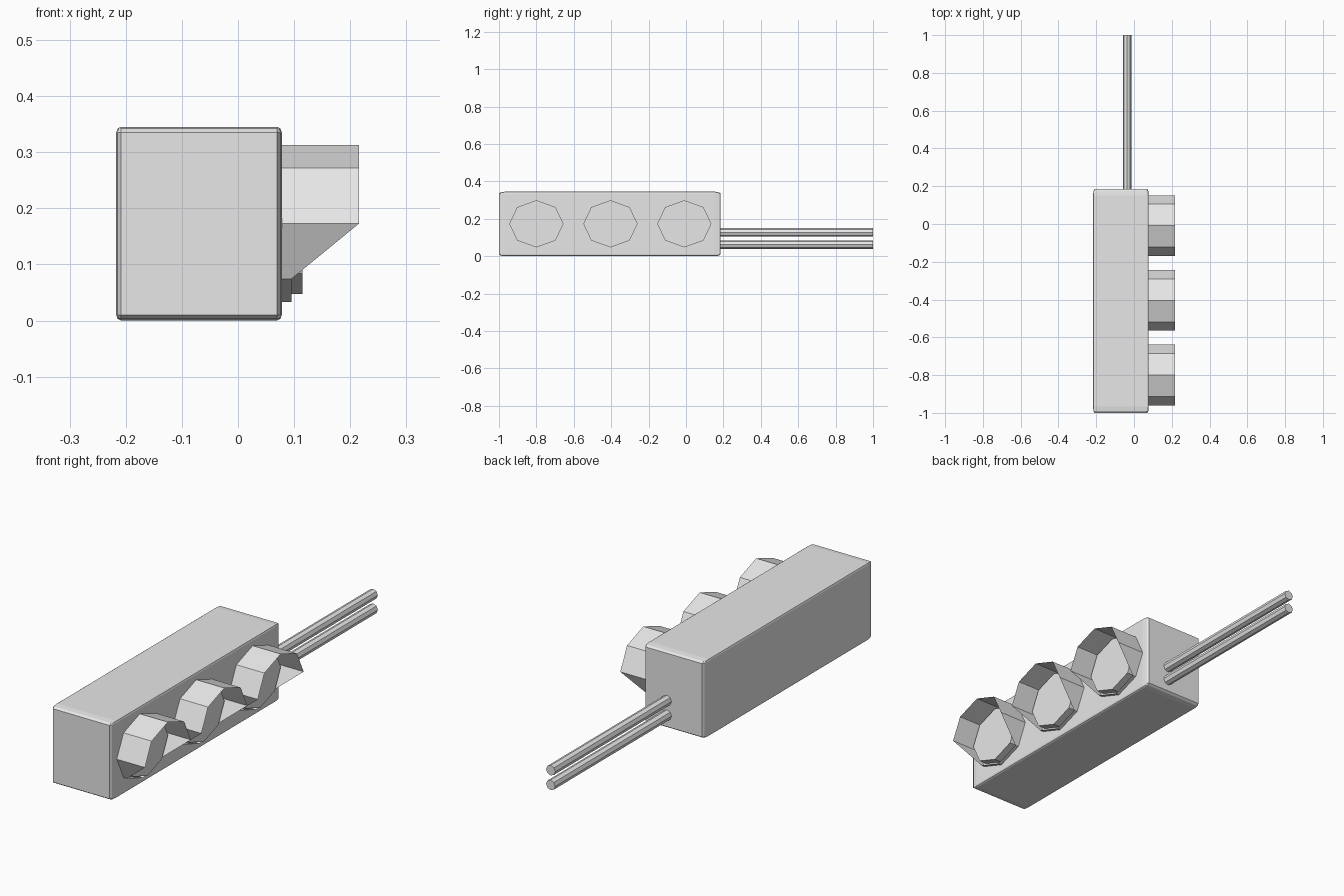
import bpy, bmesh
from math import sin, cos, pi

old = bpy.data.objects.get("Cube")
if old:
    bpy.data.objects.remove(old, do_unlink=True)

grey = bpy.data.materials.new("light grey")
grey.use_nodes = True
grey.diffuse_color = (0.8, 0.8, 0.8, 1)
grey.node_tree.nodes["Principled BSDF"].inputs["Base Color"].default_value = (0.8, 0.8, 0.8, 1)

FACE_X = 0.078      # side of the housing that carries the lamps
MID_Z = 0.173
RY, RZ = 0.161, 0.14


def finish(name, bm):
    bmesh.ops.recalc_face_normals(bm, faces=bm.faces)
    mesh = bpy.data.meshes.new(name)
    bm.to_mesh(mesh)
    bm.free()
    mesh.materials.append(grey)
    obj = bpy.data.objects.new(name, mesh)
    bpy.context.collection.objects.link(obj)
    return obj


def octagon(bm, y, scale, depth):
    """Ring of eight points facing +x; depth gives x for each angle."""
    ring = []
    for i in range(8):
        a = i * pi / 4
        ring.append(bm.verts.new((depth(sin(a)), y + RY * scale * cos(a),
                                  MID_Z + RZ * scale * sin(a))))
    return ring


def bridge(bm, a, b):
    for i in range(8):
        j = (i + 1) % 8
        bm.faces.new((a[i], a[j], b[j], b[i]))


# Housing: bevelled block stretched to size
bm = bmesh.new()
bmesh.ops.create_cube(bm, size=1)
bmesh.ops.bevel(bm, geom=bm.edges[:], offset=0.028, segments=2,
                profile=0.5, affect='EDGES')
bmesh.ops.scale(bm, vec=(0.295, 1.185, 0.345), verts=bm.verts)
bmesh.ops.translate(bm, vec=(-0.0695, -0.4075, 0.1725), verts=bm.verts)
finish("housing", bm)

for n, y in enumerate((-0.8, -0.404, -0.009), 1):
    # Hood: thin sheet, long above the middle and cut back below it
    bm = bmesh.new()
    back = octagon(bm, y, 1, lambda s: FACE_X - 0.004)
    base = octagon(bm, y, 1, lambda s: 0.095)
    rim = octagon(bm, y, 1, lambda s: 0.216 if s > -0.1 else 0.095)
    bridge(bm, back, base)
    bridge(bm, base, rim)
    bmesh.ops.remove_doubles(bm, verts=bm.verts, dist=0.0001)
    finish(f"hood_{n}", bm)

    # Lens: shallow eight-sided disc inside the hood
    bm = bmesh.new()
    back = octagon(bm, y, 0.9, lambda s: FACE_X - 0.004)
    front = octagon(bm, y, 0.9, lambda s: 0.115)
    bridge(bm, back, front)
    bm.faces.new(front)
    bm.faces.new(back[::-1])
    finish(f"lens_{n}", bm)

# Support rods running out of the back end
for name, z in (("lower_rod", 0.062), ("upper_rod", 0.127)):
    bpy.ops.mesh.primitive_cylinder_add(vertices=8, radius=0.0225, depth=0.84,
                                        location=(-0.036, 0.58, z),
                                        rotation=(pi / 2, 0, 0))
    rod = bpy.context.object
    rod.name = name
    rod.data.materials.append(grey)
